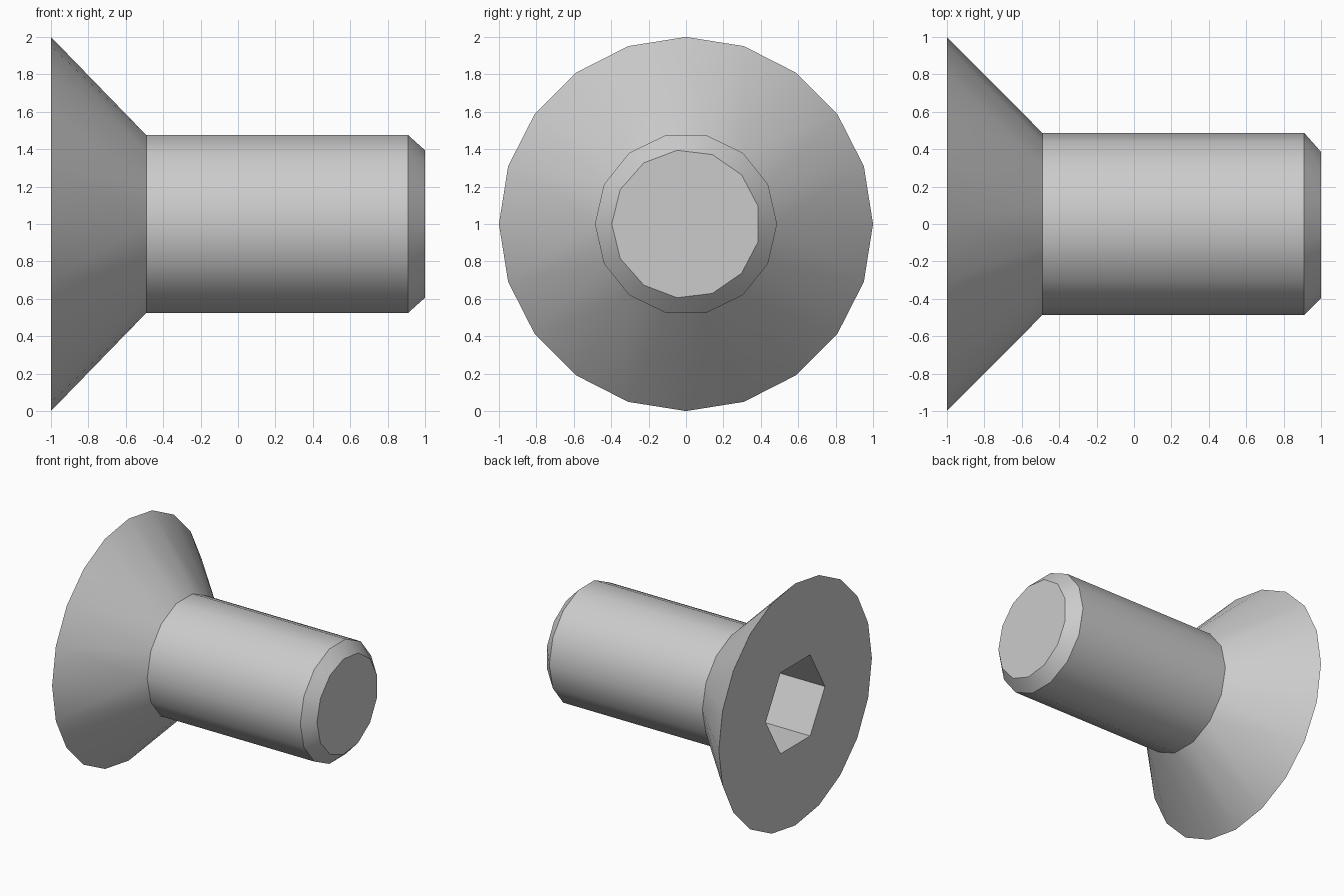
import bpy
import bmesh
from math import cos, sin, tau

cube = bpy.data.objects.get("Cube")
if cube:
    bpy.data.objects.remove(cube)

steel = bpy.data.materials.new("plain_steel_grey")
steel.use_nodes = True
grey = (0.6, 0.6, 0.6, 1)
steel.diffuse_color = grey
steel.node_tree.nodes["Principled BSDF"].inputs["Base Color"].default_value = grey

# Outline along the screw axis: x, radius, number of sides
outline = [
    (-0.58, 0.387, 6),    # socket floor
    (-1.0, 0.387, 6),     # socket rim
    (-1.0, 1.0, 20),      # head rim
    (-0.49, 0.487, 14),   # neck
    (0.91, 0.487, 14),    # shoulder
    (1.0, 0.397, 13),     # tip
]

bm = bmesh.new()


def add_ring(x, radius, sides):
    return [bm.verts.new((x, -radius * cos(tau * k / sides),
                          1 + radius * sin(tau * k / sides)))
            for k in range(sides)]


def join_rings(a, b, smooth):
    """Fill between two rings, whose side counts may differ."""
    n, m = len(a), len(b)
    if n == m:
        faces = [(a[k], a[(k + 1) % n], b[(k + 1) % n], b[k]) for k in range(n)]
    else:
        faces, i, j = [], 0, 0
        while i < n or j < m:
            if (i + 0.5) / n < (j + 0.5) / m:
                faces.append((a[i % n], a[(i + 1) % n], b[j % m]))
                i += 1
            else:
                faces.append((a[i % n], b[(j + 1) % m], b[j % m]))
                j += 1
    for verts in faces:
        bm.faces.new(verts).smooth = smooth


# Socket walls and head face are flat; cone, shank and chamfer are smooth
rings = [add_ring(*station) for station in outline]
for k in range(len(rings) - 1):
    join_rings(rings[k], rings[k + 1], smooth=k >= 2)

# Socket floor and tip caps
bm.faces.new(rings[0])
bm.faces.new(rings[-1])

# Crisp edges around every ring
for ring in rings:
    for v, w in zip(ring, ring[1:] + ring[:1]):
        bm.edges.get((v, w)).smooth = False

bmesh.ops.recalc_face_normals(bm, faces=bm.faces[:])
mesh = bpy.data.meshes.new("countersunk_screw")
bm.to_mesh(mesh)
bm.free()
mesh.materials.append(steel)
screw = bpy.data.objects.new("countersunk_screw", mesh)
bpy.context.collection.objects.link(screw)
